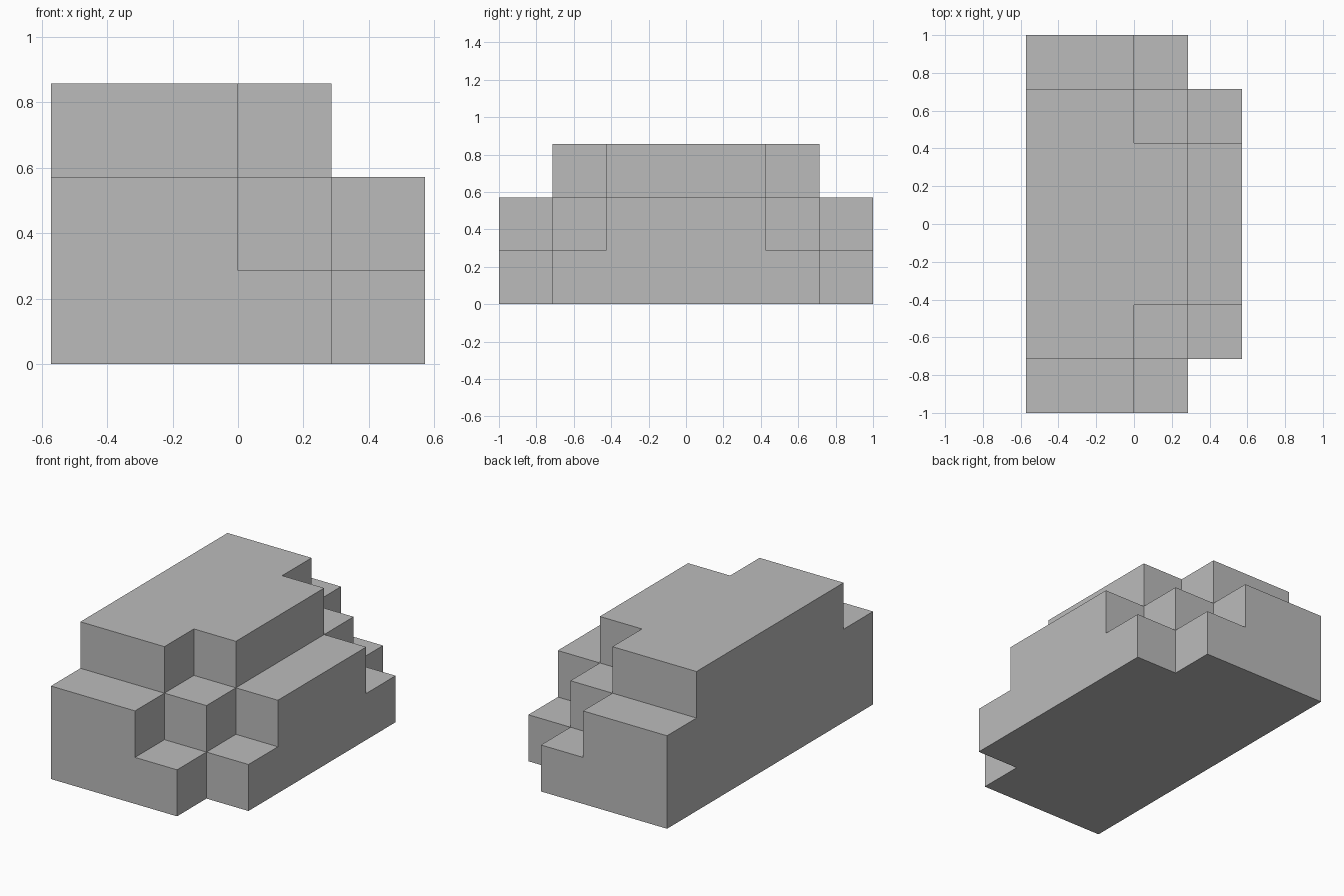
import bpy
import bmesh
from mathutils import Vector

cube = bpy.data.objects.get("Cube")
if cube:
    bpy.data.objects.remove(cube, do_unlink=True)

# Single grey material
grey = bpy.data.materials.new("plain grey")
grey.use_nodes = True
colour = (0.5, 0.5, 0.5, 1)
grey.diffuse_color = colour
grey.node_tree.nodes["Principled BSDF"].inputs["Base Color"].default_value = colour

UNIT = 2 / 7
# Step heights across x, for each row from the end to the middle, then mirrored
END, SHOULDER, MIDDLE = (2, 2, 1, 0), (3, 3, 2, 1), (3, 3, 3, 2)
ROWS = [END, SHOULDER, MIDDLE, MIDDLE, MIDDLE, SHOULDER, END]
NX, NY = len(END), len(ROWS)


def solid(x, y, z):
    return 0 <= x < NX and 0 <= y < NY and 0 <= z < ROWS[y][x]


def add_side(bm, cell, axis, sign):
    """Add the outer square of one block that faces along an axis."""
    normal, u = Vector(), Vector()
    normal[axis] = sign
    u[(axis + 1) % 3] = 1
    v = normal.cross(u)
    centre = Vector(cell) + Vector((0.5 - NX / 2, 0.5 - NY / 2, 0.5)) + normal / 2
    corners = [centre + (a * u + b * v) / 2
               for a, b in ((-1, -1), (1, -1), (1, 1), (-1, 1))]
    bm.faces.new([bm.verts.new(c * UNIT) for c in corners])


# Stepped block: keep only the outer skin, then join flat areas
bm = bmesh.new()
for y, row in enumerate(ROWS):
    for x, height in enumerate(row):
        for z in range(height):
            for axis in range(3):
                for sign in (-1, 1):
                    beside = [x, y, z]
                    beside[axis] += sign
                    if not solid(*beside):
                        add_side(bm, (x, y, z), axis, sign)
bmesh.ops.remove_doubles(bm, verts=bm.verts[:], dist=0.001)
bmesh.ops.dissolve_limit(bm, angle_limit=0.01, verts=bm.verts[:], edges=bm.edges[:])

mesh = bpy.data.meshes.new("stepped_block")
bm.to_mesh(mesh)
bm.free()
mesh.materials.append(grey)
block = bpy.data.objects.new("stepped_block", mesh)
bpy.context.collection.objects.link(block)
